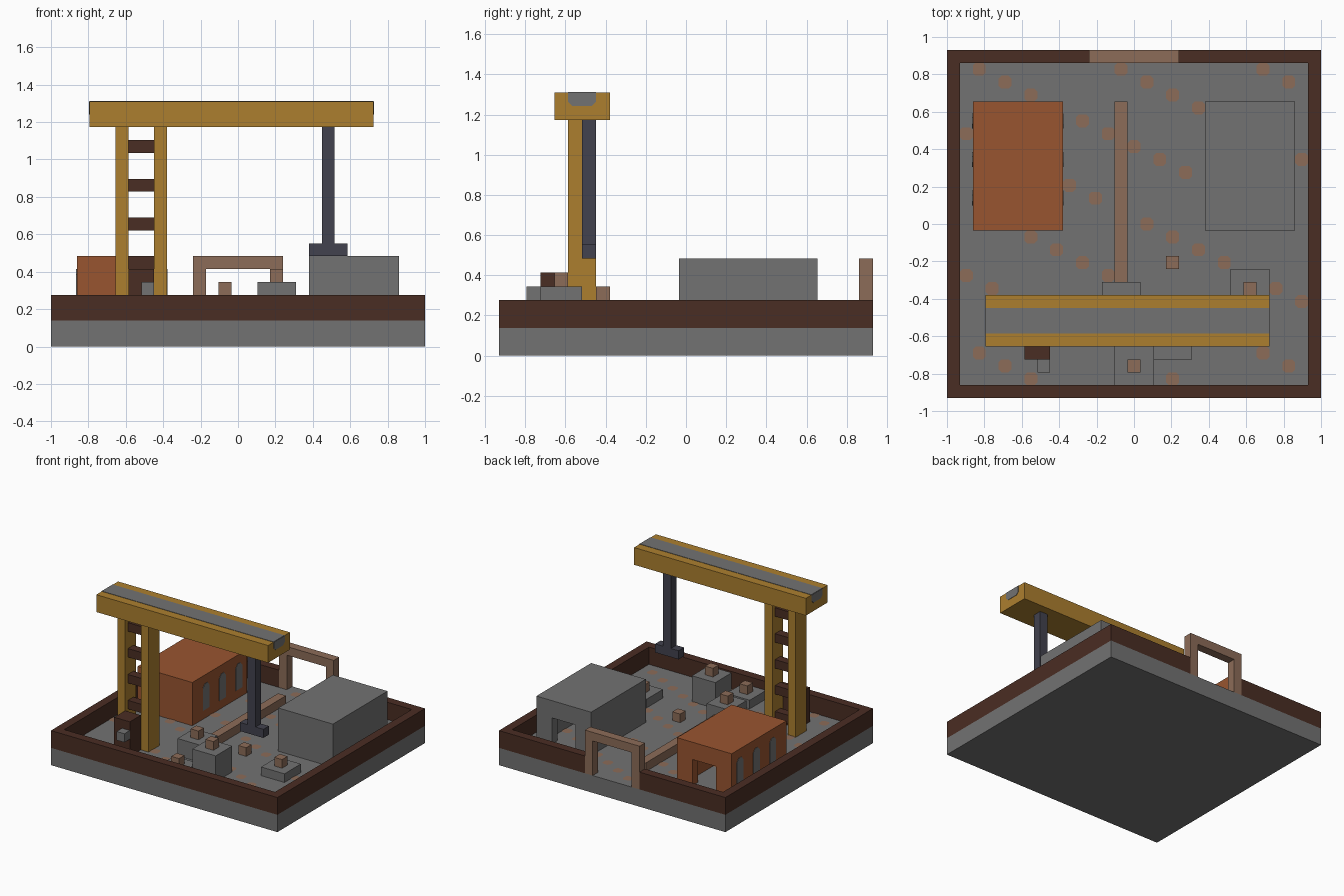
import bpy, bmesh
from mathutils import Vector

cube = bpy.data.objects.get("Cube")
if cube:
    bpy.data.objects.remove(cube, do_unlink=True)

U = 2 / 29      # size of one building block
THIN = 0.04     # plate thickness in blocks


def linear(c):
    c /= 255
    return c / 12.92 if c <= 0.04045 else ((c + 0.055) / 1.055) ** 2.4


def material(name, r, g, b):
    m = bpy.data.materials.new(name)
    m.use_nodes = True
    col = (linear(r), linear(g), linear(b), 1)
    m.diffuse_color = col
    bsdf = m.node_tree.nodes["Principled BSDF"]
    bsdf.inputs["Base Color"].default_value = col
    bsdf.inputs["Roughness"].default_value = 0.9
    return m


STONE = material("stone_grey", 114, 114, 114)
EARTH = material("dark_brown", 74, 45, 35)
TAN = material("light_brown", 140, 108, 88)
RUST = material("rust_orange", 153, 85, 48)
YELLOW = material("crane_yellow", 172, 127, 47)
STEEL = material("dark_steel", 66, 66, 78)


def prism(name, pts, axis, lo, hi, mat):
    """Extrude a 2D outline (in blocks) along an axis from lo to hi."""
    bm = bmesh.new()

    def place(p, d):
        p = list(p)
        p.insert("xyz".index(axis), d)
        return Vector(p) * U
    face = bm.faces.new([bm.verts.new(place(p, lo)) for p in pts])
    ext = bmesh.ops.extrude_face_region(bm, geom=[face])
    verts = [v for v in ext["geom"] if isinstance(v, bmesh.types.BMVert)]
    shift = place((0, 0), hi) - place((0, 0), lo)
    bmesh.ops.translate(bm, vec=shift, verts=verts)
    bmesh.ops.recalc_face_normals(bm, faces=bm.faces)
    me = bpy.data.meshes.new(name)
    bm.to_mesh(me)
    bm.free()
    me.materials.append(mat)
    ob = bpy.data.objects.new(name, me)
    bpy.context.collection.objects.link(ob)
    return ob


def box(name, x, y, z, mat):
    pts = [(x[0], y[0]), (x[1], y[0]), (x[1], y[1]), (x[0], y[1])]
    return prism(name, pts, "z", z[0], z[1], mat)


def cut(ob, cutter):
    cutter.hide_render = True
    mod = ob.modifiers.new("cut", "BOOLEAN")
    mod.operation = "DIFFERENCE"
    mod.solver = "EXACT"
    mod.object = cutter
    bpy.context.view_layer.objects.active = ob
    bpy.ops.object.modifier_apply(modifier=mod.name)
    bpy.data.objects.remove(cutter, do_unlink=True)


# Ground slab, boundary wall (open at the gate) and gate frame
W, D, G = 14.5, 13.5, 3.5
box("ground_slab", (-W, W), (-D, D), (0, 2), STONE)
outer = [(-G, D), (-W, D), (-W, -D), (W, -D), (W, D), (G, D)]
inner = [(G, D - 1), (W - 1, D - 1), (W - 1, 1 - D),
         (1 - W, 1 - D), (1 - W, D - 1), (-G, D - 1)]
prism("boundary_wall", outer + inner, "z", 2, 4, EARTH)
prism("gate_frame", [(-G, 2), (-G, 7), (G, 7), (G, 2),
                     (G - 1, 2), (G - 1, 6), (1 - G, 6), (1 - G, 2)],
      "y", D - 1, D, TAN)

# Diagonal pattern of floor studs
bm = bmesh.new()
for x in range(-13, 14):
    for y in range(-12, 13):
        if (x + 2 * y - 1) % 11 == 0:
            r, c = 0.5, 0.28
            ring = [(r, -c), (r, c), (c, r), (-c, r), (-r, c), (-r, -c), (-c, -r), (c, -r)]
            bm.faces.new([bm.verts.new(Vector((x + a, y + b, 2 + THIN)) * U)
                          for a, b in ring])
me = bpy.data.meshes.new("floor_spots")
bm.to_mesh(me)
bm.free()
me.materials.append(TAN)
bpy.context.collection.objects.link(bpy.data.objects.new("floor_spots", me))

# Two hollow sheds with a doorway at the back
for name, cx, mat in (("rust_shed", -9, RUST), ("stone_shed", 9, STONE)):
    shed = box(name, (cx - 3.5, cx + 3.5), (-0.5, 9.5), (2, 7), mat)
    cut(shed, box("room_cutter", (cx - 2.5, cx + 2.5), (0.5, 8.5), (1, 6), mat))
    cut(shed, box("door_cutter", (cx - 1.5, cx + 1.5), (8, 10), (1, 5), mat))

# Arched windows on both long sides of the rust shed
for side, x in (("right", -12.5 - THIN), ("left", -5.5)):
    for i, y in enumerate((2, 5, 8)):
        w = 0.58
        arch = [(y - w, 3), (y + w, 3), (y + w, 5.6), (y + 0.25, 6),
                (y - 0.25, 6), (y - w, 5.6)]
        prism(f"{side}_window_{i + 1}", arch, "x", x, x + THIN, STONE)

# Gantry tower with ladder rungs
for side, x in (("right", -9.5), ("left", -6.5)):
    box(f"{side}_tower_leg", (x, x + 1), (-8.5, -6.5), (2, 17), YELLOW)
for i in range(5):
    box(f"ladder_rung_{i + 1}", (-8.5, -6.5), (-8, -7), (3 + 3 * i, 4 + 3 * i), EARTH)
box("control_cabinet", (-8.5, -6.5), (-10.5, -8.5), (2, 6), EARTH)
box("control_panel", (-7.5, -6.5), (-11.5, -10.5), (4, 5), STONE)

# Gantry beam with a grey inlaid track
box("gantry_beam", (-11.5, 10.5), (-9.5, -5.5), (17, 19), YELLOW)
box("beam_track", (-11.5, 10.5), (-8.5, -6.5), (19, 19 + THIN), STONE)
track = [(-8.5, 19), (-8.5, 18.3), (-8.2, 18), (-6.8, 18), (-6.5, 18.3), (-6.5, 19)]
for side, x in (("right", -11.5 - THIN), ("left", 10.5)):
    prism(f"{side}_track_end", track, "x", x, x + THIN, STONE)

# Hoist hanging from the beam
box("hoist_column", (6.5, 7.5), (-7.5, -6.5), (8, 17), STEEL)
box("hoist_grab", (5.5, 8.5), (-7.5, -6.5), (7, 8), STEEL)

# Stone stacks, each carrying a small crate: centre x, centre y, top height
for i, (x, y, top) in enumerate(((-1, -6, 4), (3, -9, 5), (0, -11, 3), (9, -5, 3))):
    box(f"stone_stack_{i + 1}", (x - 1.5, x + 1.5), (y - 1.5, y + 1.5), (2, top), STONE)
    box(f"crate_{i + 1}", (x - 0.5, x + 0.5), (y - 0.5, y + 0.5), (top, top + 1), TAN)
box("loose_crate", (2.5, 3.5), (-3.5, -2.5), (2, 3), TAN)

# Long conveyor rail through the yard
box("conveyor_rail", (-1.5, -0.5), (-4.5, 9.5), (2, 3), TAN)
